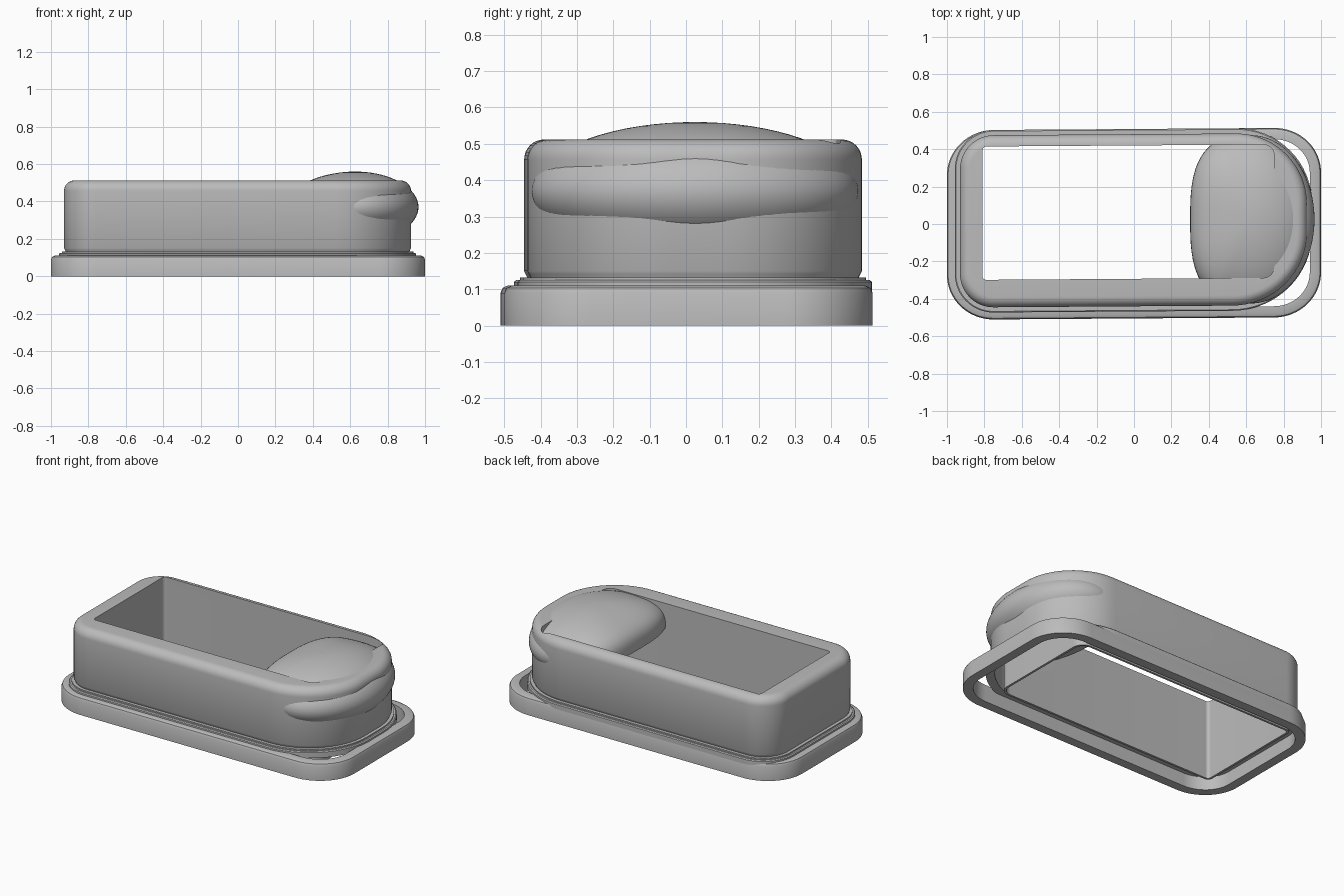
import bpy, bmesh, math

cube = bpy.data.objects.get("Cube")
if cube:
    bpy.data.objects.remove(cube, do_unlink=True)

grey = bpy.data.materials.new("plain_grey")
grey.use_nodes = True
grey.diffuse_color = (0.5, 0.5, 0.5, 1)
grey.node_tree.nodes["Principled BSDF"].inputs["Base Color"].default_value = (0.5, 0.5, 0.5, 1)
SKEW = 0.007


def outline(x0, x1, y0, y1, radii, offset, steps=16):
    """Rounded rectangle; radii are (rx, ry) from the +x+y corner, anticlockwise."""
    points = []
    corners = ((x1, y1, -1, -1), (x0, y1, 1, -1), (x0, y0, 1, 1), (x1, y0, -1, 1))
    for i, (cx, cy, sx, sy) in enumerate(corners):
        rx, ry = radii[i]
        for k in range(steps + 1):
            a = (i + k / steps) * math.pi / 2
            c, s = math.cos(a), math.sin(a)
            nx, ny = c / rx, s / ry
            n = math.hypot(nx, ny)
            x = cx + sx * rx + rx * c + offset * nx / n
            y = cy + sy * ry + ry * s + offset * ny / n
            points.append((x, y + SKEW * x))
    return points


def finish(name, bm):
    bmesh.ops.recalc_face_normals(bm, faces=bm.faces[:])
    mesh = bpy.data.meshes.new(name)
    bm.to_mesh(mesh)
    bm.free()
    obj = bpy.data.objects.new(name, mesh)
    bpy.context.collection.objects.link(obj)
    mesh.materials.append(grey)
    return obj


def loft(name, shape, profile, closed=False):
    """Stack outlines given as (offset, z); closed joins the last to the first."""
    bm = bmesh.new()
    rings = [[bm.verts.new((x, y, z)) for x, y in outline(*shape, off)] for off, z in profile]
    pairs = list(zip(rings, rings[1:]))
    if closed:
        pairs.append((rings[-1], rings[0]))
    else:
        bm.faces.new(rings[0][::-1])
        bm.faces.new(rings[-1])
    for low, high in pairs:
        for i in range(len(low)):
            j = (i + 1) % len(low)
            bm.faces.new((low[i], low[j], high[j], high[i]))
    return finish(name, bm)


def smooth(obj):
    bpy.ops.object.select_all(action="DESELECT")
    obj.select_set(True)
    bpy.context.view_layer.objects.active = obj
    bpy.ops.object.shade_smooth_by_angle(angle=math.radians(35))


def cut(obj, cutter):
    bpy.context.view_layer.objects.active = obj
    mod = obj.modifiers.new("cut", "BOOLEAN")
    mod.operation = "DIFFERENCE"
    mod.solver = "EXACT"
    mod.object = cutter
    bpy.ops.object.modifier_apply(modifier=mod.name)
    bpy.data.objects.remove(cutter, do_unlink=True)


def power(v, e):
    return math.copysign(abs(v) ** e, v)


# Base rim: an open rounded frame
base = loft("base_rim", (-1, 1, -0.505, 0.508, [(0.25, 0.24)] * 4),
            [(0, 0), (0, 0.09), (-0.006, 0.104), (-0.02, 0.11), (-0.06, 0.11), (-0.06, 0)], True)

# Body shell with stepped lip, rounded top and rounder +x end
body_shape = (-0.93, 0.925, -0.44, 0.48,
              [(0.38, 0.38), (0.18, 0.18), (0.18, 0.18), (0.4, 0.39)])
profile = [(0.028, 0.085), (0.028, 0.12), (0.022, 0.125), (0.012, 0.125), (0.012, 0.133),
           (-0.008, 0.133), (-0.004, 0.142), (0, 0.15)]
for k in range(9):
    a = k / 8 * math.pi / 2
    profile.append((-0.055 * (1 - math.cos(a)), 0.457 + 0.055 * math.sin(a)))
body = loft("body", body_shape, profile)
cavity = (-0.81, 0.75, -0.293, 0.42, [(0.06, 0.06), (0.02, 0.02), (0.02, 0.02), (0.06, 0.06)])
cut(body, loft("hollow_cutter", body_shape, [(-0.025, -0.1), (-0.025, 0.455)]))
cut(body, loft("cavity_cutter", cavity, [(0, -0.1), (0, 0.8)]))

# Thin inner wall that runs down to the ground
liner = loft("inner_wall", cavity, [(0.014, 0), (0.014, 0.46), (0, 0.46), (0, 0)], True)

# Pillow: flattened dome, squarer on its inner side, pushing out through the walls
bm = bmesh.new()
bmesh.ops.create_uvsphere(bm, u_segments=72, v_segments=36, radius=1)
for v in bm.verts:
    x, y, z = v.co
    flat = math.hypot(x, y)
    if flat > 1e-5:
        inner = max(0, -x)
        e = 1 - 0.3 * min(1, 2 * max(0, -x / flat))
        x, y = flat * power(x / flat, e), flat * power(y / flat, e)
        z = power(z, 1 - 0.35 * inner)
    v.co = (0.625 + (0.325 if x < 0 else 0.34) * x, 0.025 + 0.45 * y, 0.37 + 0.19 * z)
pillow = finish("pillow", bm)
cut(pillow, loft("pillow_cutter", cavity, [(0, -0.1), (0, 0.36)]))

for part in (base, body, liner, pillow):
    smooth(part)
